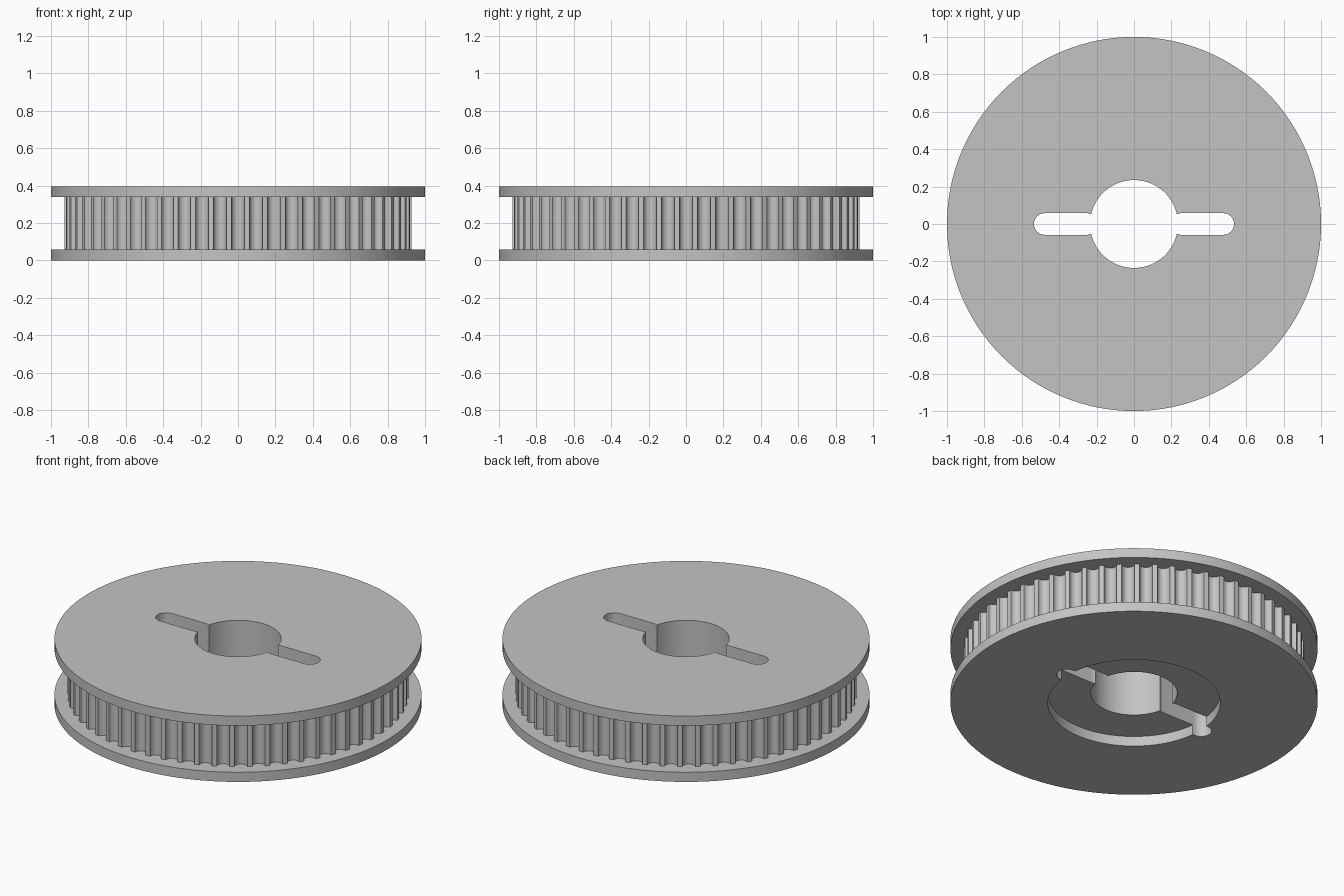
import bpy, bmesh
from math import sin, cos, pi, radians

cube = bpy.data.objects.get("Cube")
if cube:
    bpy.data.objects.remove(cube)

HEIGHT, FLANGE = 0.396, 0.058
TEETH, HUB_R, GROOVE_R, GROOVE_DEPTH = 60, 0.928, 0.035, 0.036
BORE_R, RECESS_R, SLOT_R = 0.235, 0.47, 0.058
SLOT_IN, SLOT_OUT = 0.255, 0.477

metal = bpy.data.materials.new("grey_metal")
metal.use_nodes = True
grey = (0.55, 0.55, 0.55, 1)
metal.diffuse_color = grey
metal.node_tree.nodes["Principled BSDF"].inputs["Base Color"].default_value = grey


def arc(cx, r, start, end, n):
    """Points on an arc centred on the x axis."""
    steps = [start + (end - start) * i / n for i in range(n + 1)]
    return [(cx + r * cos(a), r * sin(a)) for a in steps]


def circle(r, n=128):
    return arc(0, r, 0, 2 * pi, n)[:-1]


def toothed_outline():
    """Narrow lands between rounded grooves."""
    pts = []
    for i in range(TEETH):
        a = 2 * pi * i / TEETH
        for j in range(11):
            b = pi * j / 10
            t, r = -GROOVE_R * cos(b), HUB_R - GROOVE_DEPTH * sin(b)
            pts.append((r * cos(a) - t * sin(a), r * sin(a) + t * cos(a)))
    return pts


def ring(bm, outline, z):
    verts = [bm.verts.new((x, y, z)) for x, y in outline]
    for i, v in enumerate(verts):
        bm.edges.new((verts[i - 1], v))
    return verts


def wall(bm, low, high):
    for i in range(len(low)):
        bm.faces.new((low[i - 1], low[i], high[i], high[i - 1]))


def annulus(bm, outer, inner):
    edges = [bm.edges.get((r[i - 1], r[i])) for r in (outer, inner) for i in range(len(r))]
    bmesh.ops.triangle_fill(bm, edges=edges, use_beauty=True, normal=(0, 0, 1))


def finish(bm, name):
    bmesh.ops.recalc_face_normals(bm, faces=bm.faces)
    mesh = bpy.data.meshes.new(name)
    bm.to_mesh(mesh)
    bm.free()
    mesh.materials.append(metal)
    obj = bpy.data.objects.new(name, mesh)
    bpy.context.collection.objects.link(obj)
    return obj


def prism(name, outline, z0, z1):
    bm = bmesh.new()
    low, high = ring(bm, outline, z0), ring(bm, outline, z1)
    wall(bm, low, high)
    bm.faces.new(low)
    bm.faces.new(high)
    return finish(bm, name)


# Pulley body: two flanges around a toothed hub
bm = bmesh.new()
rim, teeth = circle(1.0), toothed_outline()
z_hub = (FLANGE, HEIGHT - FLANGE)
r0, r1, r2, r3 = [ring(bm, rim, z) for z in (0, *z_hub, HEIGHT)]
t1, t2 = [ring(bm, teeth, z) for z in z_hub]
wall(bm, r0, r1)
wall(bm, t1, t2)
wall(bm, r2, r3)
annulus(bm, r1, t1)
annulus(bm, r2, t2)
bm.faces.new(r0)
bm.faces.new(r3)
pulley = finish(bm, "toothed_pulley")

# Openings: bore, underside recess and two rounded slots
slot = arc(SLOT_OUT, SLOT_R, -pi / 2, pi / 2, 16) + arc(SLOT_IN, SLOT_R, pi / 2, 3 * pi / 2, 16)
cutters = [
    prism("bore_cutter", circle(BORE_R, 96), -0.1, 0.5),
    prism("recess_cutter", circle(RECESS_R, 96), -0.1, 0.06),
    prism("left_slot_cutter", slot, -0.12, 0.52),
    prism("right_slot_cutter", [(-x, -y) for x, y in slot], -0.12, 0.52),
]
bpy.ops.object.select_all(action='DESELECT')
bpy.context.view_layer.objects.active = pulley
pulley.select_set(True)
for cutter in cutters:
    cutter.hide_render = True
    mod = pulley.modifiers.new(cutter.name, 'BOOLEAN')
    mod.operation = 'DIFFERENCE'
    mod.solver = 'EXACT'
    mod.object = cutter
    bpy.ops.object.modifier_apply(modifier=mod.name)
    bpy.data.objects.remove(cutter)

bpy.ops.object.shade_smooth_by_angle(angle=radians(30))
